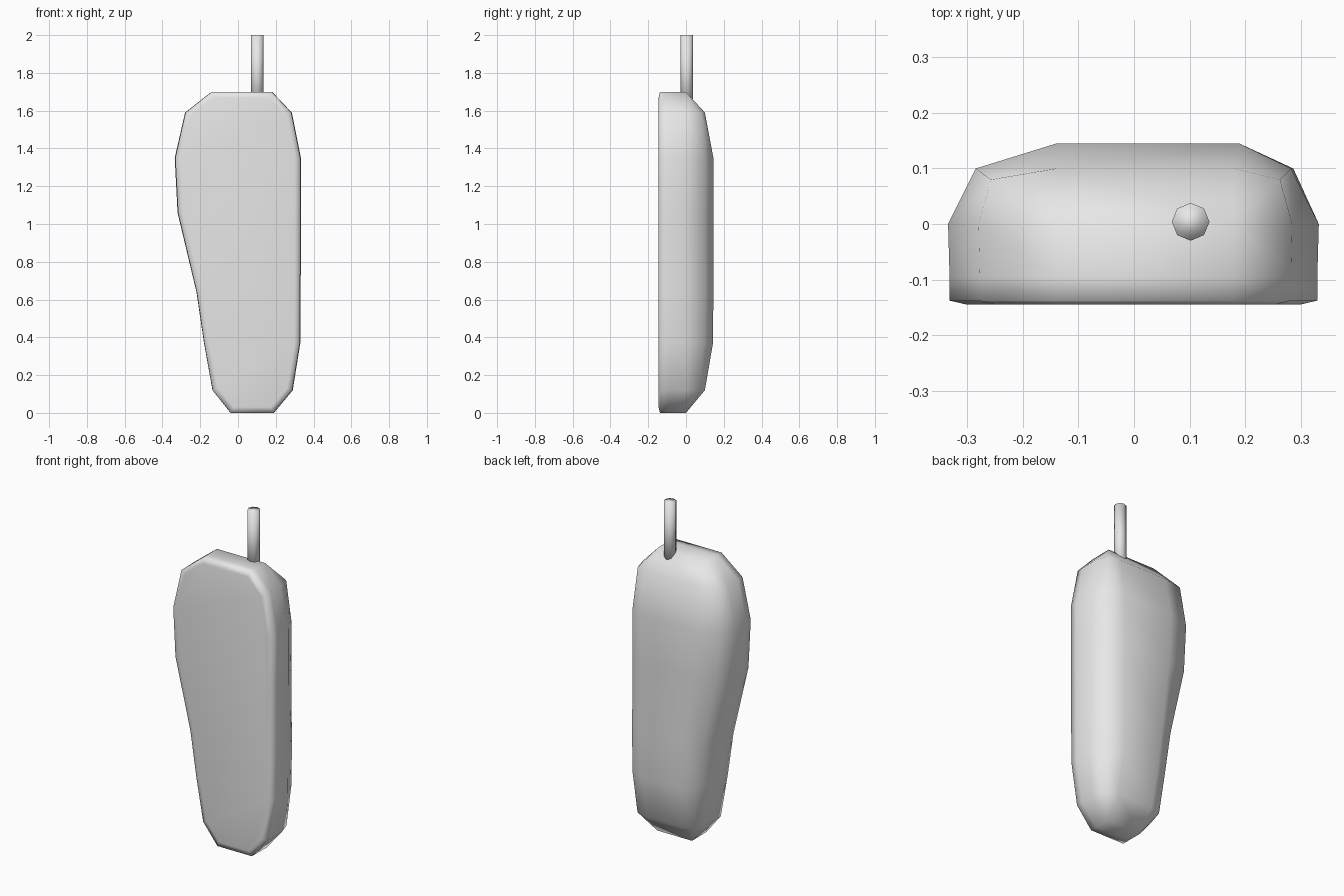
import bpy, bmesh

cube = bpy.data.objects.get("Cube")
if cube:
    bpy.data.objects.remove(cube, do_unlink=True)

grey = bpy.data.materials.new("light_grey")
grey.use_nodes = True
grey.diffuse_color = (0.8, 0.8, 0.8, 1)
grey.node_tree.nodes["Principled BSDF"].inputs["Base Color"].default_value = (0.8, 0.8, 0.8, 1)


def finish(bm, name):
    """Turn a bmesh into a smooth grey object."""
    bmesh.ops.recalc_face_normals(bm, faces=bm.faces)
    for f in bm.faces:
        f.smooth = True
    mesh = bpy.data.meshes.new(name)
    bm.to_mesh(mesh)
    bm.free()
    mesh.materials.append(grey)
    obj = bpy.data.objects.new(name, mesh)
    bpy.context.collection.objects.link(obj)
    return obj


# Body rows: height, left edge, right edge, left ridge, right ridge,
# ridge depth, corner depth, corner inset
ROWS = [
    (0.00, -0.04, 0.19, -0.04, 0.19, 0.0, 0.0, 0.0),
    (0.12, -0.135, 0.29, -0.04, 0.19, 0.10, 0.08, 0.025),
    (0.37, -0.18, 0.33, -0.05, 0.19, 0.143, 0.10, 0.045),
    (0.64, -0.22, 0.332, -0.08, 0.19, 0.145, 0.10, 0.045),
    (1.06, -0.32, 0.333, -0.13, 0.19, 0.145, 0.10, 0.05),
    (1.35, -0.335, 0.333, -0.14, 0.19, 0.145, 0.10, 0.05),
    (1.59, -0.28, 0.285, -0.14, 0.18, 0.10, 0.08, 0.022),
    (1.70, -0.14, 0.18, -0.14, 0.18, 0.0, 0.0, 0.0),
]
bm = bmesh.new()

# Rounded back as a grid of six columns
grid = []
for z, left, right, ridge_l, ridge_r, deep, corner, inset in ROWS:
    section = [(left, 0), (left + inset, corner), (ridge_l, deep),
               (ridge_r, deep), (right - inset, corner), (right, 0)]
    grid.append([bm.verts.new((x, y, z)) for x, y in section])
for low, high in zip(grid, grid[1:]):
    for i in range(5):
        bm.faces.new((low[i], low[i + 1], high[i + 1], high[i]))

# Side wall and front face
rim = [row[0] for row in grid] + [row[-1] for row in reversed(grid)]
front = [bm.verts.new((v.co.x * 0.992, -0.095, v.co.z)) for v in rim]
for i in range(len(rim)):
    j = (i + 1) % len(rim)
    bm.faces.new((rim[i], rim[j], front[j], front[i]))
face = bm.faces.new(front)

# Rounded front border
for width, y in ((0.03, -0.138), (0.03, -0.145)):
    bmesh.ops.inset_region(bm, faces=[face], thickness=width, use_even_offset=True)
    for v in face.verts:
        v.co.y = y
bmesh.ops.remove_doubles(bm, verts=bm.verts, dist=0.0005)
finish(bm, "handset_body")

# Antenna
bm = bmesh.new()
bmesh.ops.create_cone(bm, cap_ends=True, segments=8, radius1=0.034, radius2=0.034, depth=0.4)
antenna = finish(bm, "antenna")
antenna.location = (0.102, 0.004, 1.8)
